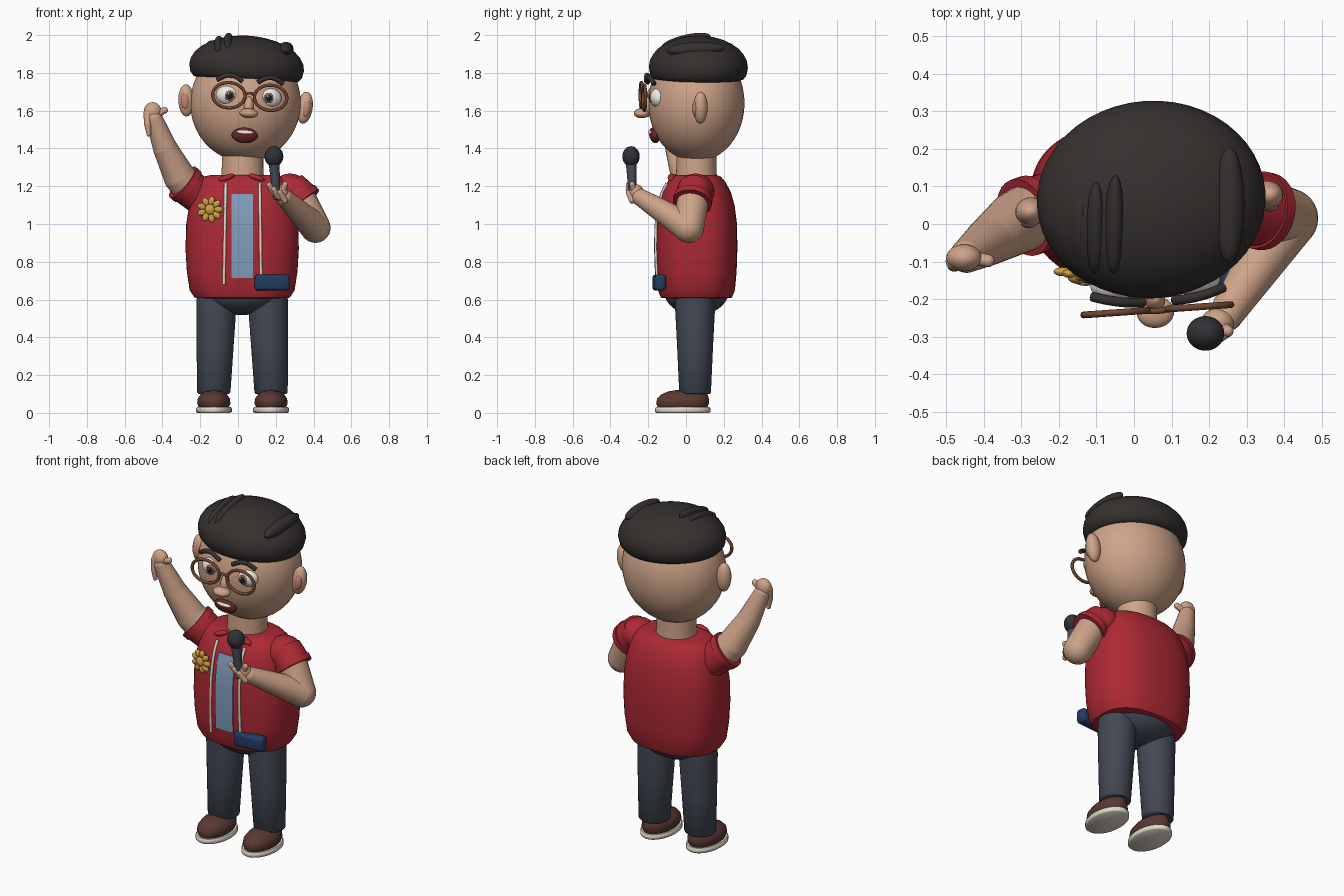
import bpy, bmesh, math
from mathutils import Matrix, Vector, Euler

if "Cube" in bpy.data.objects:
    bpy.data.objects.remove(bpy.data.objects["Cube"])

PAL = {
    'skin': (.62, .37, .25), 'ear': (.55, .24, .18), 'red': (.42, .022, .035), 'hair': (.035, .03, .028),
    'pants': (.055, .065, .088), 'shoe': (.10, .04, .032), 'cream': (.75, .70, .60), 'blue': (.22, .34, .50),
    'navy': (.015, .045, .12), 'gold': (.62, .35, .06), 'frame': (.16, .06, .03), 'white': (.85, .83, .78),
    'black': (.012, .012, .012), 'iris': (.22, .13, .07), 'lip': (.14, .02, .02), 'metal': (.06, .07, .09),
    'grille': (.03, .032, .036)}
MATS = {}
I4 = Matrix.Identity(4)
# the head is turned and tilted slightly
HEAD = Matrix.Translation((.04, .055, 1.64)) @ Euler((0, math.radians(3.5), math.radians(4))).to_matrix().to_4x4()


def finish(name, bm, mat, angle=40):
    me = bpy.data.meshes.new(name)
    bmesh.ops.recalc_face_normals(bm, faces=bm.faces)
    bm.to_mesh(me)
    bm.free()
    ob = bpy.data.objects.new(name, me)
    bpy.context.collection.objects.link(ob)
    if mat not in MATS:
        MATS[mat] = bpy.data.materials.new(mat)
        MATS[mat].diffuse_color = (*PAL[mat], 1)
    me.materials.append(MATS[mat])
    bpy.ops.object.select_all(action='DESELECT')
    ob.select_set(True)
    bpy.context.view_layer.objects.active = ob
    bpy.ops.object.shade_smooth_by_angle(angle=math.radians(angle))
    return ob


def add_ball(bm, loc, rad, rot=(0, 0, 0), base=I4, seg=32):
    m = base @ Matrix.LocRotScale(Vector(loc), Euler([math.radians(a) for a in rot]), Vector(rad))
    bmesh.ops.create_uvsphere(bm, u_segments=seg, v_segments=seg // 2, radius=1, matrix=m)


def ball(name, loc, rad, mat, rot=(0, 0, 0), base=I4, seg=32):
    bm = bmesh.new()
    add_ball(bm, loc, rad, rot, base, seg)
    return finish(name, bm, mat)


def loft(name, rings, mat, power=2.0, base=I4, n=40):
    """Stack of superellipse rings (x, y, z, rx, ry), capped at both ends."""
    bm, loops = bmesh.new(), []
    for x, y, z, rx, ry in rings:
        loop = []
        for i in range(n):
            c, s = math.cos(2 * math.pi * i / n), math.sin(2 * math.pi * i / n)
            px = math.copysign(abs(c) ** (2 / power), c) * rx
            py = math.copysign(abs(s) ** (2 / power), s) * ry
            loop.append(bm.verts.new(base @ Vector((x + px, y + py, z))))
        loops.append(loop)
    for a, b in zip(loops, loops[1:]):
        for i in range(n):
            bm.faces.new((a[i], a[(i + 1) % n], b[(i + 1) % n], b[i]))
    bm.faces.new(loops[0])
    bm.faces.new(loops[-1])
    return finish(name, bm, mat, 50)


def limb(name, pts, mat, balls=True):
    """Tapered segments through (x, y, z, r) points with round joints."""
    bm = bmesh.new()
    for p, q in zip(pts, pts[1:]):
        a, b = Vector(p[:3]), Vector(q[:3])
        m = Matrix.Translation((a + b) / 2) @ (b - a).to_track_quat('Z', 'Y').to_matrix().to_4x4()
        bmesh.ops.create_cone(bm, cap_ends=not balls, segments=28, radius1=p[3], radius2=q[3],
                              depth=(b - a).length, matrix=m)
    if balls:
        for p in pts:
            add_ball(bm, p[:3], (p[3],) * 3, seg=28)
    return finish(name, bm, mat)


def tube(name, pts, r, mat, base=I4, cyclic=False):
    cu = bpy.data.curves.new(name, 'CURVE')
    cu.dimensions, cu.bevel_depth, cu.bevel_resolution, cu.use_fill_caps = '3D', r, 3, True
    sp = cu.splines.new('POLY')
    sp.points.add(len(pts) - 1)
    for p, c in zip(sp.points, pts):
        p.co = (*(base @ Vector(c)), 1)
    sp.use_cyclic_u = cyclic
    tmp = bpy.data.objects.new(name + '_path', cu)
    bpy.context.collection.objects.link(tmp)
    bm = bmesh.new()
    bm.from_mesh(tmp.to_mesh())
    bpy.data.objects.remove(tmp)
    return finish(name, bm, mat, 60)


# shirt body
TORSO = [(.605, .20, .15), (.61, .252, .188), (.65, .278, .204), (.75, .293, .213), (.87, .30, .217),
         (1.0, .296, .215), (1.1, .280, .202), (1.17, .262, .182), (1.22, .24, .155), (1.25, .21, .13), (1.26, .16, .105)]
CX, CY = .022, .055
loft('shirt_body', [(CX, CY, z, a, b) for z, a, b in TORSO], 'red', 2.5, n=56)


def front(x, z, out=0):
    """Point on the front of the shirt."""
    for (z0, a0, b0), (z1, a1, b1) in zip(TORSO, TORSO[1:]):
        if z0 <= z <= z1:
            t = (z - z0) / (z1 - z0)
            a, b = a0 + t * (a1 - a0), b0 + t * (b1 - b0)
            return (x, CY - out - b * (1 - abs((x - CX) / a) ** 2.5) ** .4, z)


# front panel and trim
bm = bmesh.new()
rows = [[bm.verts.new(front(x, .715 + i * .0445, o)) for x, o in
         ((-.035, -.01), (-.035, .007), (.022, .007), (.08, .007), (.08, -.01))] for i in range(11)]
for a, b in zip(rows, rows[1:]):
    for i in range(4):
        bm.faces.new((a[i], a[i + 1], b[i + 1], b[i]))
for r in (rows[0], rows[-1]):
    bm.faces.new(r)
finish('front_panel', bm, 'blue')
for side, x0, x1, zl in (('left', -.075, -.065, .68), ('right', .122, .115, .70)):
    tube(side + '_trim', [front(x0 + (x1 - x0) * i / 12, zl + (1.215 - zl) * i / 12, .003) for i in range(13)],
         .008, 'cream')
for side, x, r in (('left', -.06, -20), ('right', .10, 20)):
    ball(side + '_collar', (x, -.075, 1.245), (.045, .022, .016), 'red', (0, r, 0))

# flower badge
bm = bmesh.new()
for i in range(9):
    a = 2 * math.pi * i / 9
    add_ball(bm, (-.148 + .046 * math.cos(a), -.138 - .012 * math.cos(a), 1.077 + .046 * math.sin(a)),
             (.024, .012, .017), (0, -math.degrees(a), 0), seg=16)
finish('flower_petals', bm, 'gold')
ball('flower_centre', (-.148, -.143, 1.077), (.028, .016, .028), 'gold')

# waist pouch
bm = bmesh.new()
bmesh.ops.create_cube(bm, size=1, matrix=Matrix.Translation((.18, -.142, .69)) @
                      Matrix.Rotation(math.radians(5), 4, 'Z') @ Matrix.Diagonal((.185, .06, .084, 1)))
bmesh.ops.bevel(bm, geom=bm.edges[:], offset=.018, segments=4, profile=.5, affect='EDGES')
finish('waist_pouch', bm, 'navy')

# hips, legs and shoes
ball('hips', (.022, .055, .64), (.225, .17, .122), 'pants')
for side, xt, xb in (('left', -.115, -.128), ('right', .16, .175)):
    loft(side + '_leg', [(xb, .048, .10, .08, .078), (xb, .048, .108, .088, .084),
                         ((xt + xb) / 2, .048, .35, .098, .095), (xt, .048, .56, .106, .106),
                         (xt, .048, .66, .10, .10)], 'pants')
    loft(side + '_sole', [(xb, -.018, z, r, r + .052) for z, r in ((0, .088), (.006, .095), (.024, .095), (.03, .09))],
         'cream')
    loft(side + '_shoe', [(xb, -.018 + d, z, r, r + .052) for z, r, d in
                          ((.028, .078, 0), (.05, .088, 0), (.075, .085, .002), (.098, .07, .01),
                           (.113, .046, .02), (.12, .015, .03))], 'shoe')

# raised arm
limb('left_sleeve', [(-.17, .06, 1.115, .09), (-.285, .02, 1.215, .102)], 'red', False)
limb('left_sleeve_cuff', [(-.266, .027, 1.199, .106), (-.293, .017, 1.222, .106)], 'red', False)
ball('left_shoulder', (-.185, .055, 1.14), (.1, .09, .1), 'red')
limb('left_arm', [(-.26, .03, 1.19, .088), (-.31, .005, 1.25, .085), (-.385, -.045, 1.40, .065),
                  (-.445, -.085, 1.56, .045)], 'skin')
ball('left_palm', (-.452, -.09, 1.595), (.047, .036, .05), 'skin')
limb('left_fingers', [(-.475, -.098, 1.585, .026), (-.478, -.108, 1.53, .019), (-.472, -.108, 1.475, .012)], 'skin')
limb('left_thumb', [(-.42, -.092, 1.585, .018), (-.388, -.098, 1.602, .017)], 'skin')

# bent arm holding the microphone
ball('right_shoulder', (.275, .05, 1.175), (.1, .1, .092), 'red')
limb('right_sleeve', [(.275, .052, 1.20, .088), (.34, .035, 1.125, .1)], 'red', False)
limb('right_sleeve_cuff', [(.328, .038, 1.139, .104), (.35, .033, 1.113, .104)], 'red', False)
limb('right_arm', [(.32, .04, 1.15, .085), (.41, .015, .98, .08), (.245, -.24, 1.14, .046)], 'skin')
ball('right_palm', (.222, -.262, 1.165), (.044, .038, .045), 'skin')
for i, (x, z) in enumerate(((.165, 1.185), (.19, 1.162), (.222, 1.145))):
    limb('right_finger_%d' % i, [(x + .025, -.285, z - .02, .017), (x, -.305, z + .022, .014)], 'skin')
limb('right_thumb', [(.235, -.275, 1.175, .018), (.25, -.285, 1.21, .015)], 'skin')
limb('microphone_handle', [(.207, -.282, 1.13, .019), (.19, -.29, 1.33, .029)], 'metal', False)
ball('microphone_head', (.19, -.291, 1.358), (.05, .046, .054), 'grille')

# neck and head
loft('neck', [(.024, .055, 1.22, .115, .11), (.024, .055, 1.30, .11, .106), (.024, .055, 1.42, .11, .106)], 'skin')
ball('head', (0, 0, 0), (.293, .255, .31), 'skin', base=HEAD, seg=48)
for side, s in (('left', -1), ('right', 1)):
    ball(side + '_ear', (s * .315, 0, -.005), (.042, .038, .085), 'skin', (0, s * 5, 0), HEAD)
    ball(side + '_inner_ear', (s * .322, -.028, -.008), (.022, .016, .045), 'ear', (0, s * 5, 0), HEAD)
    # eyes
    ball(side + '_eye', (s * .108, -.208, .035), (.066, .045, .053), 'white', base=HEAD)
    ball(side + '_iris', (s * .104, -.247, .033), (.027, .010, .027), 'iris', base=HEAD)
    ball(side + '_pupil', (s * .104, -.252, .033), (.018, .009, .018), 'black', base=HEAD)
    ball(side + '_eye_glint', (s * .104 - .007, -.260, .042), (.005, .003, .005), 'white', base=HEAD, seg=12)
    # glasses
    ring = [(s * .111 + .086 * math.cos(t), -.284, .035 + .067 * math.sin(t))
            for t in (2 * math.pi * i / 40 for i in range(40))]
    tube(side + '_glasses_rim', ring, .009, 'frame', HEAD, True)
    # eyebrow arcs
    brow = [(s * (.04 + .135 * t), -.262 + .025 * t * t, .112 + .03 * math.sin(math.pi * t))
            for t in (i / 10 for i in range(11))]
    tube(side + '_eyebrow', brow, .013, 'hair', HEAD)
tube('glasses_bridge', [(-.028, -.284, .04), (-.012, -.287, .052), (.012, -.287, .052), (.028, -.284, .04)],
     .008, 'frame', HEAD)

# nose and mouth
ball('nose_bridge', (0, -.258, -.02), (.026, .03, .055), 'skin', (-8, 0, 0), HEAD)
ball('nose_tip', (0, -.29, -.054), (.05, .042, .026), 'skin', base=HEAD)
ball('mouth', (-.01, -.222, -.172), (.069, .026, .042), 'lip', (15, 0, 0), HEAD)
ball('teeth', (-.01, -.238, -.155), (.045, .016, .012), 'white', (15, 0, 0), HEAD)

# hair cap and tufts
CAP = [(.12, .25), (.128, .278), (.15, .297), (.19, .305)]
CAP += [(.19 + .167 * math.sin(a), .305 * math.cos(a)) for a in (math.radians(d) for d in (12, 24, 36, 48, 60, 72, 82, 89))]
loft('hair_cap', [(-.005, .01, z, r, r * .86) for z, r in CAP], 'hair', base=HEAD, n=48)
for i, (x, y, z, rx, ry, tilt) in enumerate(((-.205, -.05, .272, .032, .10, 18), (-.165, -.055, .297, .027, .125, 16),
                                             (-.115, -.05, .317, .027, .135, 14), (.195, -.02, .298, .04, .155, 3))):
    ball('hair_tuft_%d' % i, (x, y, z), (rx, ry, .038), 'hair', (tilt, 0, -4), HEAD)

for m in bpy.data.materials:
    if m.users and not m.is_grease_pencil:
        m.use_nodes = True
        m.node_tree.nodes["Principled BSDF"].inputs["Base Color"].default_value = m.diffuse_color
